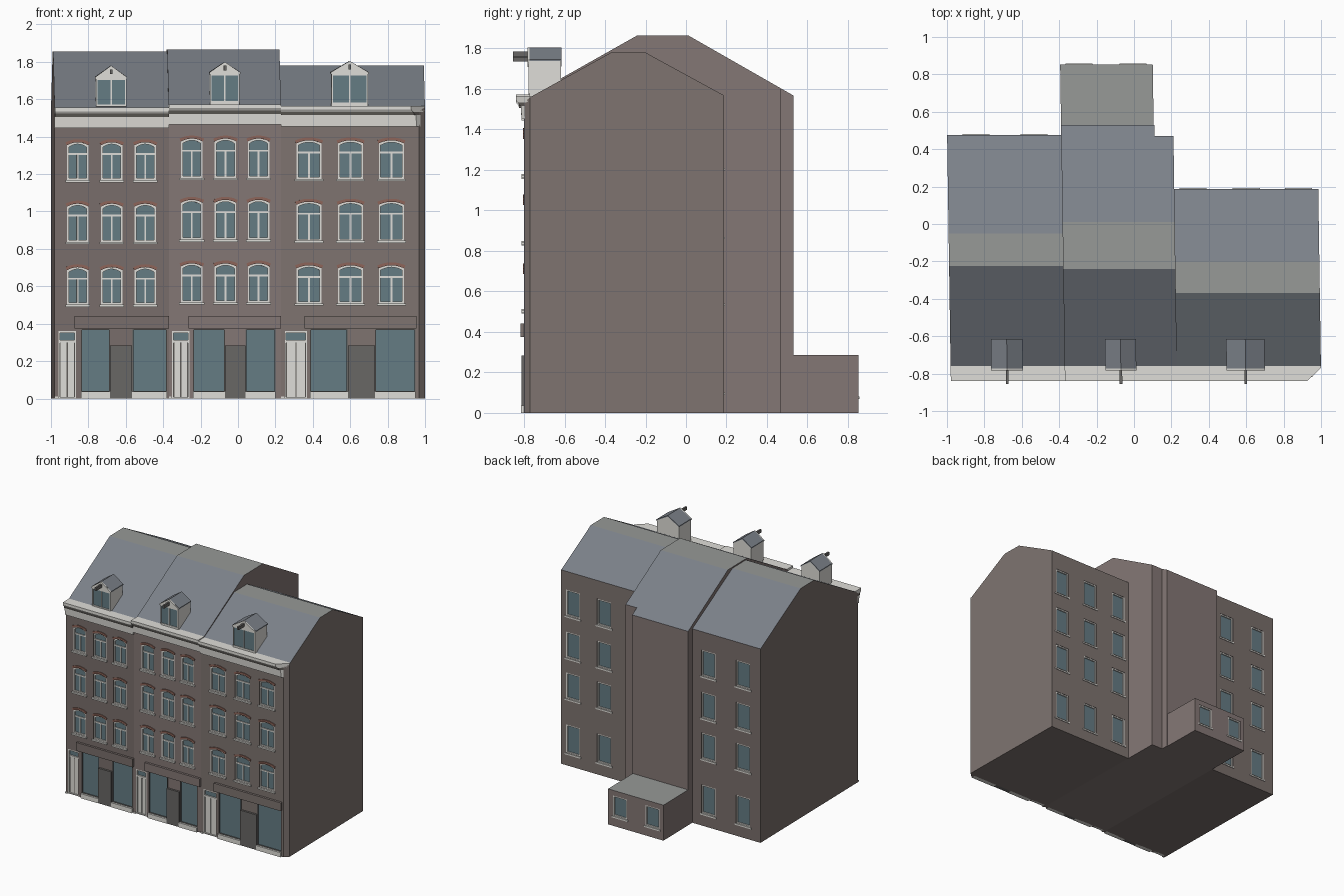
import bpy, bmesh
from mathutils import Vector

if "Cube" in bpy.data.objects:
    bpy.data.objects.remove(bpy.data.objects["Cube"])

COLORS = {
    "brick_left": (0.19, 0.155, 0.145), "brick_middle": (0.23, 0.185, 0.178),
    "brick_right": (0.21, 0.175, 0.163), "slate": (0.20, 0.22, 0.25),
    "flat_roof": (0.31, 0.32, 0.31), "white": (0.74, 0.73, 0.69),
    "glass": (0.13, 0.20, 0.23), "red_brick": (0.27, 0.13, 0.10),
    "dark": (0.12, 0.11, 0.10), "grey": (0.14, 0.135, 0.13),
}
MATS = {}
for n, c in COLORS.items():
    MATS[n] = bpy.data.materials.new(n)
    MATS[n].diffuse_color = (*c, 1)

parts = {}          # part name -> (bmesh, material name)
FRONT = -0.80       # facade plane
CORNER_CUT = (Vector((0.968, FRONT, 0)), Vector((0.68, -0.73, 0)))


def part(name, mat):
    return parts.setdefault(name, (bmesh.new(), mat))[0]


def place(axis, p, d):
    return {"x": (d, p[0], p[1]), "y": (p[0], d, p[1]), "z": (p[0], p[1], d)}[axis]


def prism(name, mat, pts, axis, a, b):
    bm = part(name, mat)
    va = [bm.verts.new(place(axis, p, a)) for p in pts]
    vb = [bm.verts.new(place(axis, p, b)) for p in pts]
    bm.faces.new(va)
    bm.faces.new(vb[::-1])
    for i in range(len(pts)):
        j = (i + 1) % len(pts)
        bm.faces.new((va[i], vb[i], vb[j], va[j]))


def box(name, mat, x0, x1, y0, y1, z0, z1):
    prism(name, mat, [(x0, z0), (x1, z0), (x1, z1), (x0, z1)], "y", y0, y1)


def ring(name, mat, outer, inner, y0, y1):
    bm = part(name, mat)
    loops = [[bm.verts.new((x, y, z)) for x, z in pts]
             for pts, y in ((outer, y0), (inner, y0), (inner, y1), (outer, y1))]
    for k in range(4):
        A, B = loops[k], loops[(k + 1) % 4]
        for i in range(len(A)):
            j = (i + 1) % len(A)
            bm.faces.new((A[i], A[j], B[j], B[i]))


def curve(cx, w, z1, rise):
    us = [1 - i / 3 for i in range(7)] if rise else [1, -1]
    return [(cx + w / 2 * u, z1 - rise * u * u) for u in us]


def arch(cx, w, z0, z1, rise):
    return [(cx - w / 2, z0), (cx + w / 2, z0)] + curve(cx, w, z1, rise)


def window(h, cx, w, z0, z1, y, d, rise=0.0, sash=False):
    # recessed opening, glass and frame; d is the outward direction along y
    Y = lambda off: y + d * off
    hole = arch(cx, w, z0, z1, rise)
    f = 0.010
    prism(h + "_cutter", "brick_" + h if "brick_" + h in MATS else "brick_middle", hole, "y", Y(0.05), Y(-0.016))
    prism(h + "_window_glass", "glass", hole, "y", Y(-0.012), Y(-0.02))
    ring(h + "_window_frames", "white", hole, arch(cx, w - 2 * f, z0 + f, z1 - f, rise), Y(-0.003), Y(-0.018))
    if sash:
        zt = z0 + 0.69 * (z1 - z0)
        box(h + "_window_frames", "white", cx - w / 2, cx + w / 2, Y(-0.018), Y(-0.005), zt - 0.005, zt + 0.005)
        box(h + "_window_frames", "white", cx - 0.005, cx + 0.005, Y(-0.018), Y(-0.006), z0, zt)
        prism(h + "_window_arches", "red_brick",
              curve(cx, w + 0.016, z1 + 0.016, rise) + curve(cx, w + 0.004, z1, rise)[::-1],
              "y", Y(-0.005), Y(0.006))
    box(h + "_window_sills", "white", cx - w / 2 - 0.01, cx + w / 2 + 0.01, Y(-0.016), Y(0.012 if sash else 0.005), z0 - 0.012, z0)


HOUSES = {
    "left": dict(x=(-0.98, -0.37), ridge=(-0.225, -0.05, 1.855), back=0.475, eave=1.555, frieze=1.445,
                 cols=(-0.857, -0.675, -0.496), w=0.113, dz=0.0, door=(-0.96, -0.866), shop=(-0.84, -0.38),
                 shop_door=(-0.684, -0.566), sign=(-0.875, -0.37), dormer=(-0.763, -0.593, 1.715, 1.78),
                 back_cols=(-0.515, -0.825)),
    "middle": dict(x=(-0.37, 0.23), ridge=(-0.24, 0.01, 1.865), back=0.53, eave=1.572, frieze=1.465,
                   cols=(-0.247, -0.067, 0.11), w=0.115, dz=0.02, door=(-0.352, -0.26), shop=(-0.24, 0.2),
                   shop_door=(-0.07, 0.04), sign=(-0.265, 0.23), dormer=(-0.153, 0.013, 1.74, 1.80),
                   back_cols=()),
    "right": dict(x=(0.23, 1.0), ridge=(-0.37, -0.20, 1.78), back=0.188, eave=1.565, frieze=1.455,
                  cols=(0.38, 0.602, 0.82), w=0.134, dz=0.01, door=(0.25, 0.37), shop=(0.385, 0.95),
                  shop_door=(0.587, 0.732), sign=(0.355, 0.955), dormer=(0.495, 0.70, 1.74, 1.805),
                  back_cols=(0.33, 0.615, 0.895)),
}

for h, s in HOUSES.items():
    x0, x1 = s["x"]
    r0, r1, rz = s["ridge"]
    e, brick = s["eave"], "brick_" + h
    # house body with mansard profile
    prism(h + "_house", brick, [(FRONT, 0), (FRONT, e - 0.03), (-0.765, e - 0.003), (r0, rz), (r1, rz),
                                (s["back"], 1.568), (s["back"], 0)], "x", x0, x1)
    # cornice: frieze, shadow band, gutter
    prism(h + "_frieze", "white", [(-0.79, s["frieze"]), (-0.812, s["frieze"]), (-0.816, e - 0.05),
                                   (-0.79, e - 0.05)], "x", x0, x1)
    prism(h + "_cornice_band", "dark", [(-0.79, e - 0.05), (-0.824, e - 0.05), (-0.828, e - 0.032),
                                        (-0.79, e - 0.032)], "x", x0, x1)
    prism(h + "_gutter", "white", [(-0.78, e - 0.032), (-0.832, e - 0.032), (-0.84, e - 0.02), (-0.84, e),
                                   (-0.755, e), (-0.765, e - 0.02)], "x", x0, x1)
    # facade windows
    for cx in s["cols"]:
        for zb, zt in ((0.502, 0.702), (0.838, 1.042), (1.168, 1.37)):
            window(h, cx, s["w"], zb + s["dz"] * 0.6, zt + s["dz"], FRONT, -1, 0.016, True)
    # rear windows
    for cx in s["back_cols"]:
        for zb, zt in ((0.10, 0.33), (0.54, 0.75), (0.87, 1.08), (1.21, 1.42)):
            window(h, cx, 0.125, zb, zt, s["back"], 1)
    # house door: two leaves with glazed light above
    a, b = s["door"]
    m = (a + b) / 2
    box(h + "_cutter", brick, a, b, -0.85, -0.78, -0.02, 0.36)
    ring(h + "_door_frame", "white", arch(m, b - a, 0, 0.36, 0), arch(m, b - a - 0.016, 0.008, 0.35, 0), -0.798, -0.775)
    box(h + "_door_frame", "white", a, b, -0.796, -0.775, 0.298, 0.312)
    box(h + "_door_light", "glass", a, b, -0.786, -0.775, 0.312, 0.355)
    box(h + "_door_gap", "dark", a, b, -0.784, -0.775, 0.005, 0.3)
    for u, v in ((a + 0.012, m - 0.003), (m + 0.003, b - 0.012)):
        box(h + "_door_leaves", "white", u, v, -0.789, -0.775, 0.005, 0.298)
    # shopfront: glazing, posts, central door, plinth and sign board
    a, b = s["shop"]
    c, d = s["shop_door"]
    box(h + "_cutter", brick, a, b, -0.85, -0.784, -0.02, 0.372)
    for u, v in ((a, c), (d, b)):
        box(h + "_shop_glass", "glass", u, v, -0.790, -0.78, 0.03, 0.372)
        ring(h + "_shop_posts", "grey", arch((u + v) / 2, v - u, 0.03, 0.372, 0),
             arch((u + v) / 2, v - u - 0.012, 0.04, 0.366, 0), -0.80, -0.78)
        box(h + "_plinth", "white", u, v, -0.815, -0.78, 0, 0.037)
    box(h + "_shop_door_wall", brick, c, d, -0.796, -0.78, 0.283, 0.372)
    box(h + "_shop_door", "grey", c, d, -0.812, -0.78, 0.0, 0.283)
    box(h + "_base_strip", "white", x0, s["door"][0], -0.808, -0.795, 0, 0.012)
    box(h + "_sign_board", brick, *s["sign"], -0.818, -0.795, 0.375, 0.442)
    # dormer with gable roof and hoist beam
    a, b, ez, pz = s["dormer"]
    m = (a + b) / 2
    prism(h + "_dormer", "white", [(a + .004, 1.56), (b - .004, 1.56), (b - .004, ez), (m, pz - 0.006), (a + .004, ez)],
          "y", -0.773, -0.617)
    prism(h + "_dormer_roof", "slate", [(a, ez - 0.003), (a, ez + 0.005), (m, pz), (b, ez + 0.005), (b, ez - 0.003),
                                        (m, pz - 0.010)], "y", -0.772, -0.615)
    prism(h + "_dormer_gable", "white", [(a, ez - 0.006), (b, ez - 0.006), (b, ez + 0.003), (m, pz), (a, ez + 0.003)],
          "y", -0.782, -0.770)
    zb = e + 0.012
    box(h + "_dormer_glass", "glass", a + 0.01, b - 0.01, -0.775, -0.77, zb, ez - 0.006)
    ring(h + "_dormer_frame", "white", arch(m, b - a - 0.008, zb, ez - 0.006, 0),
         arch(m, b - a - 0.024, zb + 0.006, ez - 0.012, 0), -0.779, -0.77)
    box(h + "_dormer_frame", "white", m - 0.004, m + 0.004, -0.779, -0.77, zb, ez - 0.006)
    box(h + "_hoist_beam", "grey", m - 0.007, m + 0.007, -0.855, -0.77, pz - 0.045, pz - 0.02)

# rear notch of the middle house and the low rear extension
box("middle_cutter", "brick_middle", 0.13, 0.3, 0.47, 0.7, -0.1, 1.9)
box("extension_house", "brick_middle", -0.37, 0.125, 0.53, 0.852, 0, 0.287)
for cx in (0.02, -0.27):
    window("extension", cx, 0.125, 0.08, 0.245, 0.852, 1)

# turn the collected parts into objects
objs = {}
for name, (bm, mat) in parts.items():
    if name in ("right_house", "right_frieze", "right_cornice_band", "right_gutter"):
        cut = bmesh.ops.bisect_plane(bm, geom=bm.verts[:] + bm.edges[:] + bm.faces[:], dist=1e-5,
                                     plane_co=CORNER_CUT[0], plane_no=CORNER_CUT[1], clear_outer=True)
        bmesh.ops.holes_fill(bm, edges=[g for g in cut["geom_cut"] if isinstance(g, bmesh.types.BMEdge)])
    for v in bm.verts:      # the plot lines run slightly askew
        v.co.x -= 0.015 * (v.co.y + 0.8)
    bmesh.ops.recalc_face_normals(bm, faces=bm.faces[:])
    me = bpy.data.meshes.new(name)
    me.materials.append(MATS[mat])
    if name.endswith("_house"):
        me.materials.append(MATS["slate"])
        me.materials.append(MATS["flat_roof"])
        for f in bm.faces:
            f.material_index = 2 if f.normal.z > 0.97 else 1 if f.normal.z > 0.3 else 0
    bm.to_mesh(me)
    bm.free()
    objs[name] = bpy.data.objects.new(name, me)
    bpy.context.collection.objects.link(objs[name])

# cut the openings, then drop the cutters
for h in ("left", "middle", "right", "extension"):
    ob, cutter = objs[h + "_house"], objs[h + "_cutter"]
    cutter.hide_render = True
    mod = ob.modifiers.new("openings", "BOOLEAN")
    mod.operation, mod.solver, mod.object = "DIFFERENCE", "EXACT", cutter
    dg = bpy.context.evaluated_depsgraph_get()
    mesh = bpy.data.meshes.new_from_object(ob.evaluated_get(dg))
    ob.modifiers.clear()
    ob.data = mesh
    bpy.data.objects.remove(cutter)

for m in bpy.data.materials:
    if m.users and not m.is_grease_pencil:
        m.use_nodes = True
        m.node_tree.nodes["Principled BSDF"].inputs["Base Color"].default_value = m.diffuse_color
